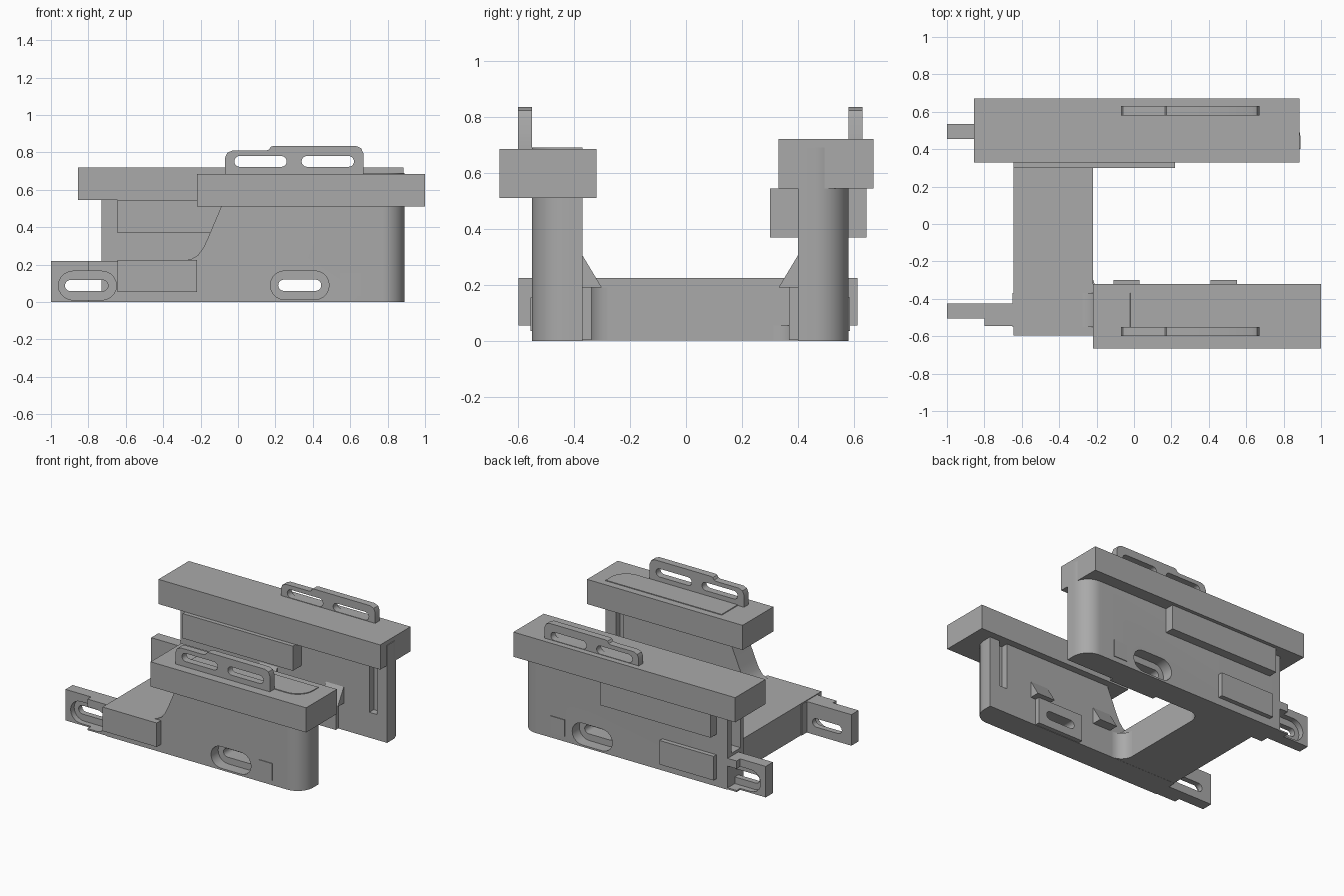
import bpy, bmesh, math

if "Cube" in bpy.data.objects:
    bpy.data.objects.remove(bpy.data.objects["Cube"])

MAT = bpy.data.materials.new("plain grey")
MAT.diffuse_color = (0.40, 0.40, 0.40, 1)
MAT.use_nodes = True
MAT.node_tree.nodes["Principled BSDF"].inputs["Base Color"].default_value = MAT.diffuse_color


def flip(y):
    """Carry a front-arm depth over to the back arm."""
    return 0.03 - y


def prism(name, pts, y0, y1, round_edge=None, radius=0.0):
    """Extrude an x-z outline from y0 to y1, optionally rounding one upright corner."""
    bm = bmesh.new()
    a = [bm.verts.new((x, y0, z)) for x, z in pts]
    b = [bm.verts.new((x, y1, z)) for x, z in pts]
    bm.faces.new(a)
    bm.faces.new(b)
    n = len(pts)
    for i in range(n):
        j = (i + 1) % n
        bm.faces.new((a[i], a[j], b[j], b[i]))
    bmesh.ops.recalc_face_normals(bm, faces=bm.faces)
    if round_edge:
        ex, ey = round_edge
        edges = [e for e in bm.edges
                 if all(abs(v.co.x - ex) < 1e-4 and abs(v.co.y - ey) < 1e-4 for v in e.verts)]
        bmesh.ops.bevel(bm, geom=edges, offset=radius, segments=10, profile=0.5, affect='EDGES')
        bmesh.ops.recalc_face_normals(bm, faces=bm.faces)
    me = bpy.data.meshes.new(name)
    bm.to_mesh(me)
    bm.free()
    me.materials.append(MAT)
    ob = bpy.data.objects.new(name, me)
    bpy.context.collection.objects.link(ob)
    return ob


def box(name, x0, x1, y0, y1, z0, z1):
    return prism(name, [(x0, z0), (x1, z0), (x1, z1), (x0, z1)], y0, y1)


def stadium(cx, cz, half, r, n=10):
    """Outline of a round-ended slot."""
    pts = []
    for side in (1, -1):
        for i in range(n + 1):
            t = -math.pi / 2 + math.pi * i / n
            pts.append((cx + side * (half - r + r * math.cos(t)), cz + side * r * math.sin(t)))
    return pts


def cut(ob, cutters):
    for c in cutters:
        m = ob.modifiers.new("cut", 'BOOLEAN')
        m.operation = 'DIFFERENCE'
        m.solver = 'EXACT'
        m.object = c
        c.hide_render = True
    bpy.context.view_layer.objects.active = ob
    for m in list(ob.modifiers):
        bpy.ops.object.modifier_apply(modifier=m.name)
    for c in cutters:
        bpy.data.objects.remove(c)


def smooth(ob):
    bpy.ops.object.select_all(action='DESELECT')
    ob.select_set(True)
    bpy.context.view_layer.objects.active = ob
    bpy.ops.object.shade_smooth_by_angle(angle=math.radians(30))


front_outline = [(-0.65, 0), (0.89, 0), (0.89, 0.69), (-0.02, 0.69), (-0.09, 0.51),
                 (-0.16, 0.345), (-0.185, 0.29), (-0.215, 0.25), (-0.25, 0.23),
                 (-0.29, 0.222), (-0.65, 0.22)]
back_outline = [(-0.73, 0), (0.89, 0), (0.89, 0.69), (-0.73, 0.69)]
rail_outline = [(-0.07, 0.67), (0.67, 0.67), (0.67, 0.795), (0.658, 0.823), (0.63, 0.835),
                (0.19, 0.835), (0.175, 0.83), (0.165, 0.815), (0.15, 0.81), (-0.03, 0.81),
                (-0.058, 0.798), (-0.07, 0.77)]

for side, place, outline in (("front", lambda y: y, front_outline), ("back", flip, back_outline)):
    outer, inner = place(-0.55), place(-0.37)

    # Side wall with rounded outer end, slot and inner groove
    wall = prism(side + "_wall", outline, outer, inner, (0.89, outer), 0.12)
    cutters = [prism("slot_pocket", stadium(0.33, 0.09, 0.157, 0.077), place(-0.6), place(-0.47)),
               prism("slot_hole", stadium(0.33, 0.09, 0.115, 0.03), place(-0.6), place(-0.2)),
               box("groove", 0.75, 0.81, place(-0.42), place(-0.3), 0.18, 0.53)]
    if side == "back":
        cutters.append(box("end_notch", -0.8, -0.66, 0.43, 0.53, 0.24, 0.52))
    cut(wall, cutters)
    smooth(wall)

    # Slotted boss on the inner face
    boss = box(side + "_boss", 0.15, 0.51, place(-0.372), place(-0.337), 0.003, 0.19)
    cut(boss, [prism("boss_hole", stadium(0.33, 0.09, 0.115, 0.03), place(-0.5), place(-0.2))])

    # Mounting ear with recessed slot
    ear = prism(side + "_ear", [(-1, 0), (-0.64, 0), (-0.64, 0.22), (-1, 0.22)],
                place(-0.545), place(-0.425))
    cut(ear, [box("ear_step", -1.1, -0.8, place(-0.6), place(-0.505), -0.1, 0.4),
              prism("ear_pocket", stadium(-0.805, 0.088, 0.155, 0.077), place(-0.6), place(-0.465)),
              prism("ear_hole", stadium(-0.81, 0.088, 0.115, 0.03), place(-0.6), place(-0.3))])
    smooth(ear)

    # Top rail with two windows
    rail = prism(side + "_rail", rail_outline, place(-0.60), place(-0.55))
    cut(rail, [prism("rail_window", stadium(x, 0.752, 0.14, 0.029), place(-0.7), place(-0.5))
               for x in (0.12, 0.48)])
    smooth(rail)

    # Sloped catches on the inner face
    for x in (-0.04, 0.48):
        catch = box(side + "_catch", x - 0.07, x + 0.07, place(-0.38), place(-0.30), 0.19, 0.31)
        for v in catch.data.vertices:
            if abs(v.co.y - place(-0.30)) < 1e-4 and v.co.z > 0.25:
                v.co.y = place(-0.372)

    # Blank plate on the outer face
    box(side + "_plate", 0.545, 0.655, place(-0.555), place(-0.54), 0.035, 0.155)

# Caps over the walls
box("front_cap", -0.22, 1.0, -0.665, -0.32, 0.51, 0.685)
box("back_cap", -0.855, 0.885, 0.33, 0.67, 0.545, 0.72)
box("back_lower_cap", -0.645, 0.22, 0.30, 0.645, 0.37, 0.545)

# Cross block joining the arms
box("cross_block", -0.645, -0.22, -0.597, 0.612, 0.055, 0.225)

# Floor plate with curved corners where it meets the arms
floor = box("floor_plate", -0.645, -0.22, -0.40, 0.43, 0.001, 0.056)
for name, y, s in (("front_fillet", -0.37, 1), ("back_fillet", 0.40, -1)):
    r = 0.09
    bm = bmesh.new()
    pts = [(-0.225, y - s * 0.01)]
    pts += [(-0.22 + r - r * math.sin(t * math.pi / 16), y + s * (r - r * math.cos(t * math.pi / 16)))
            for t in range(9)]
    pts = [(-0.225, y)] + pts[1:]
    face = bm.faces.new([bm.verts.new((px, py, 0.001)) for px, py in pts])
    ext = bmesh.ops.extrude_face_region(bm, geom=[face])
    for v in ext["geom"]:
        if isinstance(v, bmesh.types.BMVert):
            v.co.z = 0.19 if s > 0 else 0.056
    bmesh.ops.recalc_face_normals(bm, faces=bm.faces)
    me = bpy.data.meshes.new(name)
    bm.to_mesh(me)
    bm.free()
    me.materials.append(MAT)
    ob = bpy.data.objects.new(name, me)
    bpy.context.collection.objects.link(ob)
    smooth(ob)
